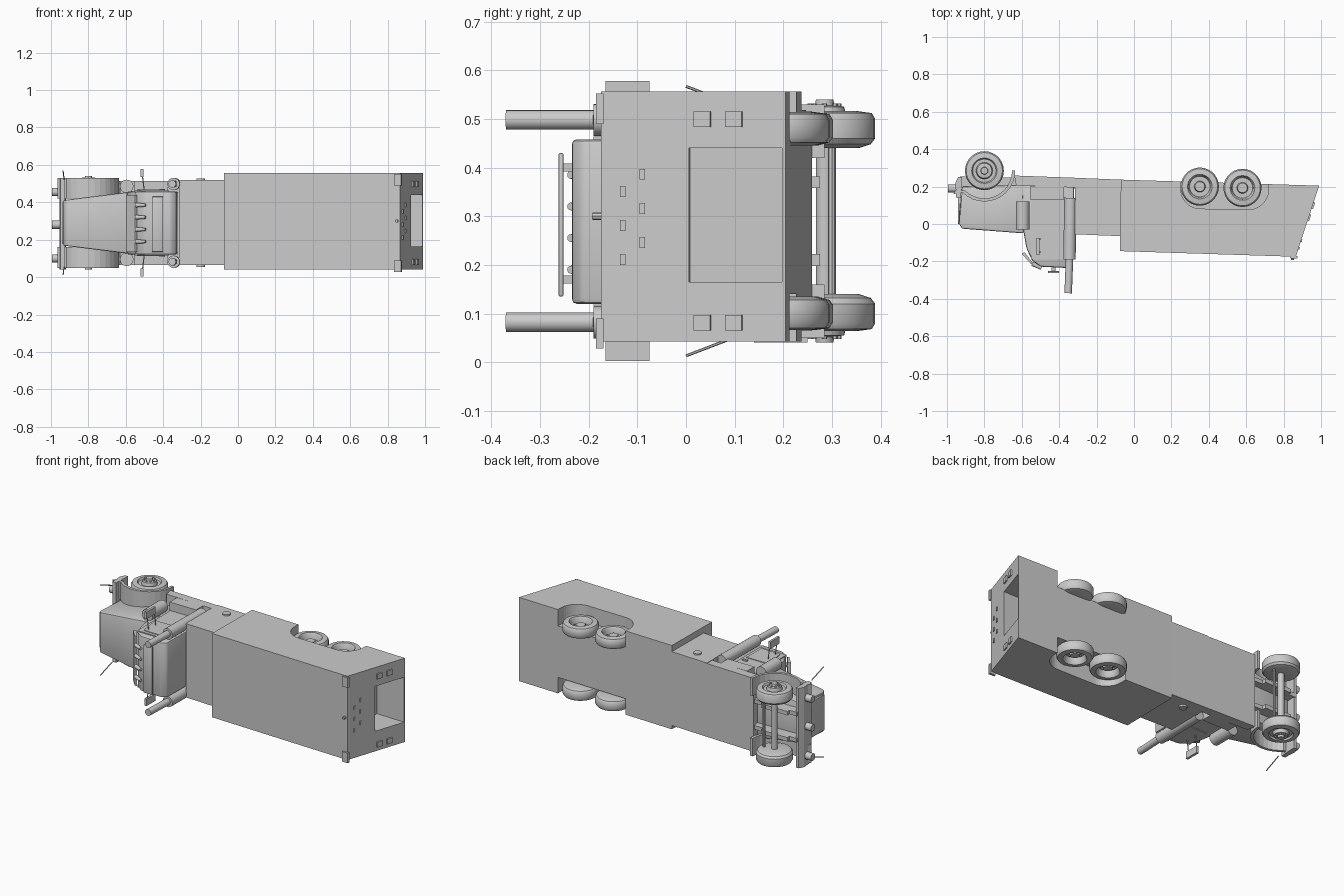
import bpy, bmesh, math
from mathutils import Matrix, Vector

cube = bpy.data.objects.get("Cube")
if cube:
    bpy.data.objects.remove(cube)

grey = bpy.data.materials.new("plain_grey")
grey.use_nodes = True
grey.diffuse_color = (0.6, 0.6, 0.6, 1)
grey.node_tree.nodes["Principled BSDF"].inputs["Base Color"].default_value = (0.6, 0.6, 0.6, 1)

MID = 0.29      # middle plane of the vehicle, which lies on its side
TILT = -0.034   # slope of the long edges


def finish(name, bm, smooth=False):
    bmesh.ops.recalc_face_normals(bm, faces=bm.faces)
    mesh = bpy.data.meshes.new(name)
    bm.to_mesh(mesh)
    bm.free()
    mesh.materials.append(grey)
    ob = bpy.data.objects.new(name, mesh)
    bpy.context.collection.objects.link(ob)
    if smooth:
        bpy.ops.object.select_all(action='DESELECT')
        bpy.context.view_layer.objects.active = ob
        ob.select_set(True)
        bpy.ops.object.shade_smooth_by_angle(angle=math.radians(35))
    return ob


def prism(name, pts, z0, z1, bevel=0, taper=None):
    """Extrude an outline along the width."""
    bm = bmesh.new()
    face = bm.faces.new([bm.verts.new((x, y, z0)) for x, y in pts])
    out = bmesh.ops.extrude_face_region(bm, geom=[face])
    for v in out["geom"]:
        if isinstance(v, bmesh.types.BMVert):
            v.co.z = z1
    if taper:
        for v in bm.verts:
            v.co.z = MID + (v.co.z - MID) * taper(v.co)
    if bevel:
        bmesh.ops.bevel(bm, geom=bm.edges[:], offset=bevel, segments=2,
                        affect='EDGES', profile=0.5)
    return finish(name, bm, bevel > 0)


def box(name, x0, x1, y0, y1, z0, z1, bevel=0):
    return prism(name, [(x0, y0), (x1, y0), (x1, y1), (x0, y1)], z0, z1, bevel)


def rod(name, a, b, r, sides=16, r2=None):
    a, b = Vector(a), Vector(b)
    d = b - a
    bm = bmesh.new()
    m = Matrix.Translation((a + b) / 2) @ d.to_track_quat('Z', 'Y').to_matrix().to_4x4()
    bmesh.ops.create_cone(bm, cap_ends=True, segments=sides, radius1=r,
                          radius2=r if r2 is None else r2, depth=d.length, matrix=m)
    return finish(name, bm, True)


def lathe(name, profile, x, y, side):
    """Spin a (radius, distance from middle) profile about the width axis."""
    bm = bmesh.new()
    vs = [bm.verts.new((x + r, y, MID + side * h)) for r, h in profile]
    edges = [bm.edges.new(p) for p in zip(vs, vs[1:])]
    bmesh.ops.spin(bm, geom=vs + edges, cent=(x, y, MID), axis=(0, 0, 1),
                   angle=math.tau, steps=28, use_merge=True)
    bmesh.ops.remove_doubles(bm, verts=bm.verts, dist=0.0005)
    return finish(name, bm, True)


def arc(cx, cy, r, a0, a1, n=12):
    return [(cx + r * math.cos(math.radians(a0 + (a1 - a0) * i / n)),
             cy + r * math.sin(math.radians(a0 + (a1 - a0) * i / n))) for i in range(n + 1)]


def cut(ob, cutter):
    mod = ob.modifiers.new("cut", 'BOOLEAN')
    mod.operation, mod.solver, mod.object = 'DIFFERENCE', 'EXACT', cutter
    bpy.context.view_layer.objects.active = ob
    bpy.ops.object.modifier_apply(modifier=mod.name)
    bpy.data.objects.remove(cutter)


# Rear body with wheel wells and an open tailgate bay
body = prism("rear_body", [(-0.07, 0.237), (-0.075, -0.145), (0.865, -0.175), (0.99, 0.205)],
             0.042, 0.556)
well = [(0.25, 0.4)] + arc(0.355, 0.187, 0.105, 180, 270) + arc(0.61, 0.187, 0.11, 270, 360) + [(0.72, 0.4)]
cut(body, prism("well_cutter", well, 0.455, 0.7))
cut(body, prism("well_cutter", well, -0.1, 0.14))
cut(body, prism("bay_cutter", [(0.8, 0.009), (1.2, 0.001), (1.2, 0.19), (0.8, 0.204)], 0.165, 0.44))

# Body behind the cab and the deck beneath the cab
prism("front_body", [(-0.315, 0.247), (-0.315, -0.055), (-0.07, -0.065), (-0.07, 0.237)], 0.065, 0.518)
prism("cab_deck", [(-0.64, 0.259), (-0.63, 0.205), (-0.31, 0.195), (-0.31, 0.247)], 0.065, 0.515)

# Cab
prism("cab", [(-0.6, 0.21), (-0.59, -0.045), (-0.575, -0.13), (-0.545, -0.195), (-0.5, -0.228),
              (-0.36, -0.235), (-0.33, -0.215), (-0.32, 0.2)], 0.12, 0.458, bevel=0.01)
prism("sun_visor", [(-0.6, -0.16), (-0.55, -0.215), (-0.54, -0.21), (-0.585, -0.15)], 0.135, 0.44)
box("roof_rail", -0.46, -0.4, -0.262, -0.252, 0.135, 0.43, bevel=0.003)
for z in (0.17, 0.4):
    box("roof_rail_mount", -0.44, -0.42, -0.254, -0.225, z - 0.008, z + 0.008)
for z in (0.19, 0.255, 0.32, 0.385):
    rod("roof_lamp", (-0.545, -0.212, z), (-0.495, -0.237, z), 0.012, 12, 0.008)

# Hood narrowing towards the grille
prism("hood", [(-0.92, 0.2), (-0.935, 0.0), (-0.92, -0.025), (-0.59, -0.05), (-0.585, 0.21)],
      0.125, 0.455, bevel=0.008, taper=lambda c: 0.74 + (c.x + 0.93) * 0.75)
box("grille", -0.942, -0.925, 0.0, 0.19, 0.18, 0.4, bevel=0.004)

# Front bumper with lamps
prism("front_bumper", [(-0.94, 0.25), (-0.955, 0.22), (-0.95, 0.14), (-0.925, 0.14), (-0.92, 0.25)],
      0.04, 0.53)
for z in (0.1, 0.28, 0.455):
    rod("bumper_lamp", (-0.995, 0.19, z), (-0.945, 0.19, z), 0.022, 14)

# Chassis rails and axles
for z in (0.21, 0.37):
    prism("chassis_rail", [(-0.93, 0.255), (-0.93, 0.2), (-0.3, 0.19), (-0.3, 0.24)], z - 0.012, z + 0.012)
    box("axle_spring", -0.88, -0.7, 0.25, 0.275, z - 0.012, z + 0.012)
rod("front_axle", (-0.8, 0.285, 0.1), (-0.8, 0.285, 0.48), 0.018)
rod("steering_rod", (-0.74, 0.3, 0.11), (-0.74, 0.3, 0.47), 0.008, 8)

FRONT_WHEEL = [(0, 0.15), (0.07, 0.15), (0.095, 0.158), (0.104, 0.17), (0.104, 0.21), (0.097, 0.222),
               (0.068, 0.226), (0.062, 0.215), (0.045, 0.215), (0.04, 0.235), (0.02, 0.238),
               (0.018, 0.25), (0, 0.25)]
REAR_WHEEL = [(0, 0.155), (0.07, 0.155), (0.095, 0.162), (0.102, 0.172), (0.102, 0.208), (0.095, 0.22),
              (0.066, 0.224), (0.06, 0.215), (0.055, 0.185), (0.03, 0.185), (0.026, 0.205), (0, 0.205)]
REAR_AXLES = ((0.352, 0.2), (0.58, 0.193))

# Parts repeated on both sides
for side, label in ((1, "upper"), (-1, "lower")):
    def w(h):
        return MID + side * h

    lathe(label + "_front_wheel", FRONT_WHEEL, -0.8, 0.285, side)
    for x, y in REAR_AXLES:
        lathe(label + "_rear_wheel", REAR_WHEEL, x, y, side)
    for cx, cy, r, h in ((-0.8, 0.285, 0.03, 0.234), *((x, y, 0.042, 0.184) for x, y in REAR_AXLES)):
        for bx, by in arc(cx, cy, r, 0, 315, 7):
            rod(label + "_wheel_bolt", (bx, by, w(h)), (bx, by, w(h + 0.008)), 0.005, 6)

    # Front fender hugging the wheel
    fender = [(-0.965, 0.16)] + arc(-0.8, 0.285, 0.165, 225, 360) \
        + arc(-0.8, 0.285, 0.148, 360, 225) + [(-0.955, 0.18)]
    prism(label + "_front_fender", fender, w(0.13), w(0.24))

    # Exhaust stack and air cleaner
    rod(label + "_exhaust_muffler", (-0.34, 0.14, w(0.208)), (-0.345, -0.19, w(0.208)), 0.033, 20)
    rod(label + "_exhaust_pipe", (-0.345, -0.19, w(0.208)), (-0.352, -0.37, w(0.208)), 0.02, 20)
    rod(label + "_air_cleaner", (-0.595, 0.12, w(0.195)), (-0.595, -0.03, w(0.195)), 0.036, 20)
    rod(label + "_air_pipe", (-0.595, 0.04, w(0.195)), (-0.56, 0.04, w(0.14)), 0.012, 10)
    box(label + "_side_step", -0.555, -0.375, 0.13, 0.2, w(0.165), w(0.225))

    # Door with window and handle
    box(label + "_door", -0.55, -0.37, -0.19, 0.18, w(0.16), w(0.174))
    prism(label + "_door_window", [(-0.54, -0.03), (-0.52, -0.17), (-0.39, -0.175), (-0.39, -0.03)],
          w(0.17), w(0.178))
    box(label + "_door_handle", -0.42, -0.39, 0.0, 0.012, w(0.17), w(0.182))

    # Mirror on two stays
    box(label + "_mirror", -0.52, -0.506, -0.165, -0.075, w(0.245), w(0.288))
    for y in (-0.15, -0.08):
        rod(label + "_mirror_stay", (-0.5, y, w(0.16)), (-0.513, y, w(0.27)), 0.003, 6)

    # Filler cap, corner marker rod
    rod(label + "_filler_cap", (-0.2, 0.175, w(0.2)), (-0.2, 0.175, w(0.236)), 0.023, 16)
    rod(label + "_marker_rod", (-0.93, 0.11, w(0.235)), (-0.935, 0.0, w(0.277)), 0.003, 6)

    # Tail lamps and hinges
    for y in (0.035, 0.1):
        x = 0.865 + (y + 0.175) * 0.329
        prism(label + "_tail_lamp", [(x - 0.007, y - 0.017), (x + 0.002, y - 0.02), (x + 0.013, y + 0.014),
                                     (x + 0.004, y + 0.017)], w(0.193), w(0.225))
    prism(label + "_tailgate_hinge", [(0.835, -0.183), (0.872, -0.185), (0.876, -0.17), (0.835, -0.17)],
          w(0.2), w(0.262))
rod("tail_stop", (0.85, -0.17, 0.3), (0.847, -0.192, 0.3), 0.008, 8)

# Vent slots on the tailgate
for i in range(6):
    y, z = -0.13 + 0.04 * (i % 2), 0.2 + 0.035 * i
    x = 0.865 + (y + 0.175) * 0.329
    prism("tailgate_vent", [(x - 0.002, y - 0.006), (x + 0.004, y - 0.006), (x + 0.007, y + 0.006),
                            (x + 0.002, y + 0.006)], z, z + 0.022)
